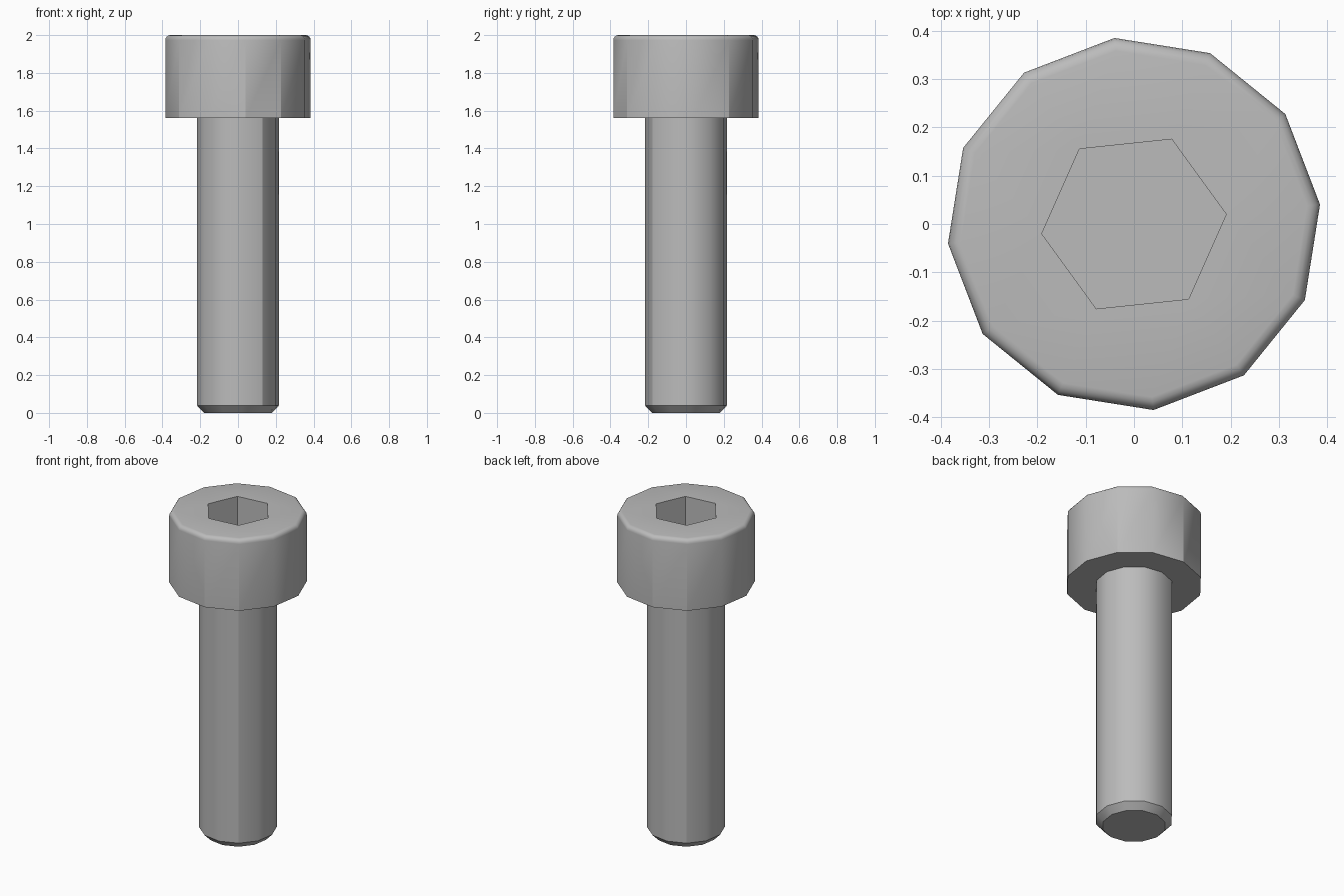
import bpy
import bmesh
from math import cos, sin, radians

cube = bpy.data.objects.get("Cube")
if cube:
    bpy.data.objects.remove(cube, do_unlink=True)

steel = bpy.data.materials.new("grey_steel")
steel.use_nodes = True
GREY = (0.5, 0.5, 0.5, 1)
steel.diffuse_color = GREY
steel.node_tree.nodes["Principled BSDF"].inputs["Base Color"].default_value = GREY

SIDES = 12
TURN = radians(6)


def ring(bm, radius, z, sides=SIDES):
    step = radians(360 / sides)
    return [bm.verts.new((radius * cos(TURN + i * step), radius * sin(TURN + i * step), z))
            for i in range(sides)]


def bridge(bm, lower, upper):
    n = len(lower)
    for i in range(n):
        j = (i + 1) % n
        bm.faces.new((lower[i], lower[j], upper[j], upper[i]))


def lathe(bm, profile):
    rings = [ring(bm, r, z) for r, z in profile]
    for lower, upper in zip(rings, rings[1:]):
        bridge(bm, lower, upper)
    return rings


bm = bmesh.new()

# Shank with chamfered tip, flat head underside, rounded head rim
R, TOP, FILLET = 0.387, 2.0, 0.027
profile = [(0.18, 0), (0.219, 0.04), (0.219, 1.56), (R, 1.56)]
profile += [(R - FILLET + FILLET * cos(radians(a)), TOP - FILLET + FILLET * sin(radians(a)))
            for a in (0, 22.5, 45, 67.5, 90)]
rings = lathe(bm, profile)
bm.faces.new(reversed(rings[0]))

# Hexagonal socket sunk into the head
mouth = ring(bm, 0.192, TOP, 6)
floor = ring(bm, 0.192, TOP - 0.22, 6)
bridge(bm, mouth, floor)
bm.faces.new(floor)

# Flat head top around the socket: one quad and one triangle per hexagon side
rim = rings[-1]
for i in range(6):
    a, b, c = rim[2 * i], rim[2 * i + 1], rim[(2 * i + 2) % SIDES]
    m, n = mouth[i], mouth[(i + 1) % 6]
    bm.faces.new((a, b, m))
    bm.faces.new((b, c, n, m))

mesh = bpy.data.meshes.new("socket_head_bolt")
bm.to_mesh(mesh)
bm.free()
mesh.materials.append(steel)
bolt = bpy.data.objects.new("socket_head_bolt", mesh)
bpy.context.collection.objects.link(bolt)

# Soft facets, crisp rims
bpy.ops.object.select_all(action="DESELECT")
bolt.select_set(True)
bpy.context.view_layer.objects.active = bolt
bpy.ops.object.shade_smooth_by_angle(angle=radians(30))
